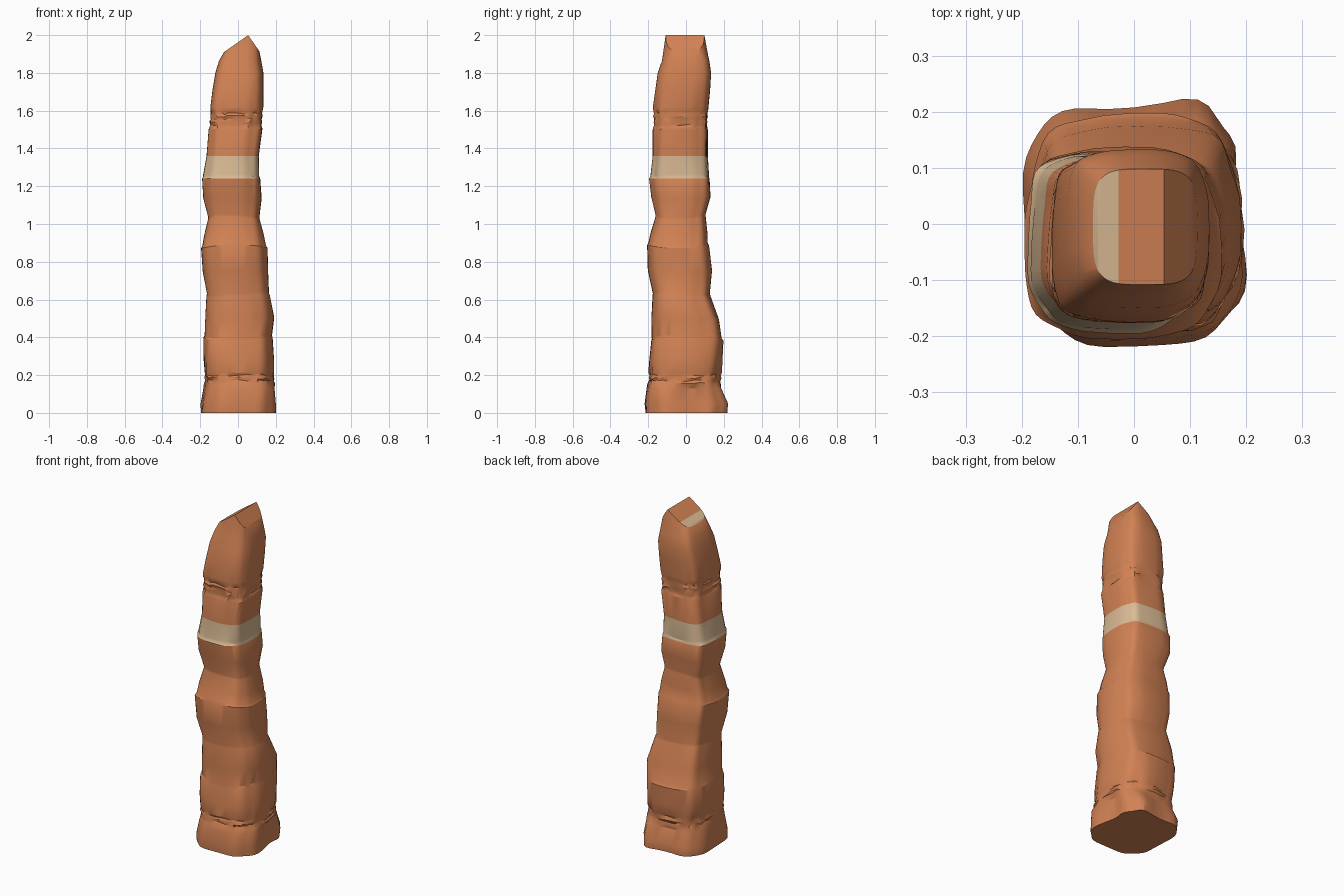
import bpy, bmesh, math, random

if "Cube" in bpy.data.objects:
    bpy.data.objects.remove(bpy.data.objects["Cube"])
random.seed(7)
N = 48

def material(name, col):
    m = bpy.data.materials.new(name)
    m.diffuse_color = (*col, 1)
    m.use_nodes = True
    m.node_tree.nodes["Principled BSDF"].inputs["Base Color"].default_value = m.diffuse_color
    return m

# silhouette: height, left x, right x, front y, back y
KEYS = [
    (0, -.205, .205, -.222, .22), (.05, -.205, .205, -.225, .225),
    (.13, -.188, .20, -.213, .19), (.39, -.19, .182, -.188, .20),
    (.50, -.18, .19, -.185, .178), (.62, -.173, .168, -.178, .133),
    (.75, -.193, .158, -.205, .14), (.88, -.203, .155, -.208, .125),
    (1.03, -.163, .115, -.163, .107), (1.14, -.19, .124, -.185, .134),
    (1.24, -.195, .118, -.196, .13), (1.36, -.17, .111, -.178, .119),
    (1.5, -.158, .131, -.179, .118), (1.62, -.152, .133, -.177, .122),
    (1.80, -.122, .133, -.149, .134), (1.865, -.102, .122, -.127, .124),
]

def profile(z):
    for a, b in zip(KEYS, KEYS[1:]):
        if z <= b[0]:
            k = (z - a[0]) / (b[0] - a[0])
            return [u + (v - u) * k for u, v in zip(a, b)][1:]

# each height with its inward pinch: key levels, ledge grooves, cracked layers
levels = {k[0]: 0 for k in KEYS}
for z in (.39, .62, .88, 1.03, 1.24):
    levels[z + .012] = .025
levels[1.262] = .02
levels[.28] = levels[.95] = levels[1.71] = 0
for start, count in ((.155, 5), (1.51, 7)):
    for i in range(count):
        levels[start + .015 * i] = .025 * (i % 2)

def sq(v, p):
    return math.copysign(abs(v) ** (2 / p), v)

def roof(x):
    """Slanted summit with a ridge running front to back."""
    if x > .054:
        return 2.0 - 1.45 * (x - .054)
    return 2.0 - .7 * (.054 - x)

def lobe(t, at, width):
    d = math.atan2(math.sin(t - at), math.cos(t - at))
    return math.exp(-(d / width) ** 2)

def bumps(t, z):
    """Lobes around the foot, a bulge at the back right, a worn front left corner."""
    s = -.045 * lobe(t, -2.36, .35) * (z < 1.5)
    s += .06 * lobe(t, .9, .35) * math.exp(-((z - .44) / .12) ** 2)
    if z < .14:
        for at, b in ((-.5, .05), (1.1, .08), (.17, -.12), (1.6, -.05)):
            s += b * lobe(t, at, .25)
    return s

bm = bmesh.new()
rings = []
ph = [random.uniform(0, 6.28) for _ in range(3)]
for z in sorted(levels):
    x0, x1, y0, y1 = profile(z)
    p = 3.0 + .6 * min(1, z / 1.2)
    ph = [a + random.uniform(-.6, .6) for a in ph]
    crack = .14 < z < .23 or 1.505 < z < 1.615
    ring = []
    for i in range(N):
        t = 2 * math.pi * i / N
        dent = sum(.5 - .5 * math.sin(k * t + a) for k, a in zip((3, 5, 8), ph))
        s = 1.012 - (.026 if z < 1.7 else .014) * dent - levels[z] + bumps(t, z)
        dz = 0
        if crack:
            s -= random.uniform(0, .035)
            dz = random.uniform(-.006, .006)
        elif .3 < z < 1.2:
            dz = .008 * math.sin(2 * t + 5 * z)
        x = (x0 + x1) / 2 + (x1 - x0) / 2 * sq(math.cos(t), p) * s
        y = (y0 + y1) / 2 + (y1 - y0) / 2 * sq(math.sin(t), p) * s
        ring.append(bm.verts.new((x, y, z + dz)))
    rings.append(ring)

# summit ring follows the roof slope
top = []
for i in range(N):
    t = 2 * math.pi * i / N
    x = .02 + .093 * sq(math.cos(t), 4)
    y = -.005 + .103 * sq(math.sin(t), 4)
    top.append(bm.verts.new((x, y, roof(x))))
rings.append(top)

# walls, pale stratum by height
for a, b in zip(rings, rings[1:]):
    for i in range(N):
        j = (i + 1) % N
        f = bm.faces.new((a[i], a[j], b[j], b[i]))
        f.material_index = 1 if 1.243 < f.calc_center_median().z < 1.36 else 0
bm.faces.new(rings[0][::-1])

# summit strips, pale shelf on the left
for i in range(N // 2):
    vs = [top[i], top[i + 1], top[-i - 1], top[-i]]
    f = bm.faces.new(list(dict.fromkeys(vs)))
    f.material_index = 1 if f.calc_center_median().x < -.029 else 0
bmesh.ops.recalc_face_normals(bm, faces=bm.faces)

me = bpy.data.meshes.new("rock_spire")
bm.to_mesh(me)
bm.free()
me.materials.append(material("terracotta rock", (.64, .222, .088)))
me.materials.append(material("pale sandstone", (.71, .50, .30)))
ob = bpy.data.objects.new("rock_spire", me)
bpy.context.collection.objects.link(ob)
bpy.context.view_layer.objects.active = ob
ob.select_set(True)
bpy.ops.object.shade_smooth_by_angle(angle=math.radians(30))
